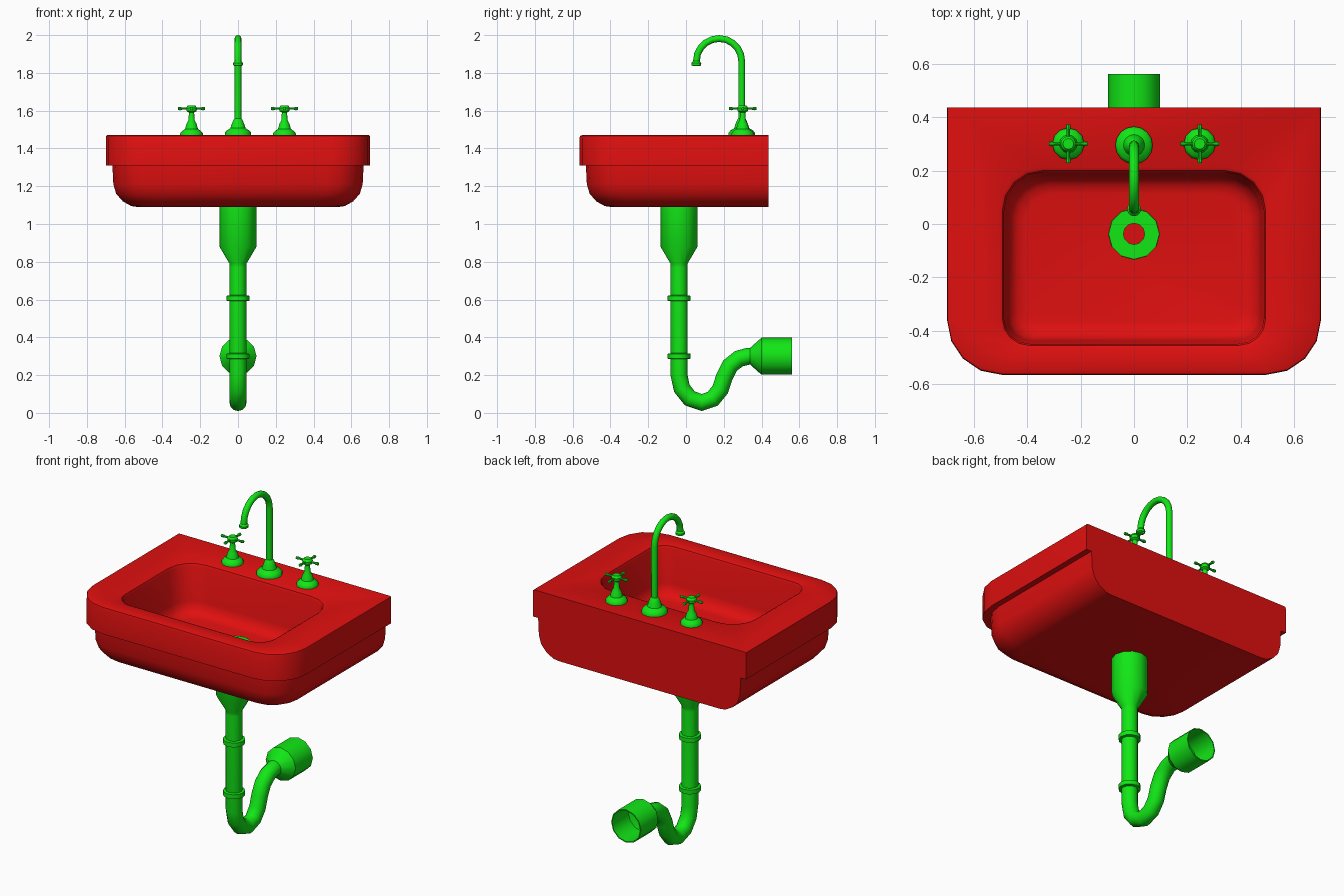
import bpy, bmesh, math
from mathutils import Vector, Matrix

if "Cube" in bpy.data.objects:
    bpy.data.objects.remove(bpy.data.objects["Cube"])


def material(name, color):
    m = bpy.data.materials.new(name)
    m.diffuse_color = color
    m.use_nodes = True
    m.node_tree.nodes["Principled BSDF"].inputs["Base Color"].default_value = m.diffuse_color
    return m


RED = material("red_glaze", (0.75, 0.005, 0.005, 1))
GREEN = material("green_metal", (0.006, 0.8, 0.008, 1))


def loft(name, rings, mat, cap_start=True, cap_end=True, angle=40):
    """Skin a list of equally long point rings into one smooth object."""
    bm = bmesh.new()
    loops = [[bm.verts.new(p) for p in ring] for ring in rings]
    n = len(loops[0])
    for a, b in zip(loops, loops[1:]):
        for i in range(n):
            j = (i + 1) % n
            bm.faces.new((a[i], a[j], b[j], b[i]))
    if cap_start:
        bm.faces.new(loops[0][::-1])
    if cap_end:
        bm.faces.new(loops[-1])
    bmesh.ops.remove_doubles(bm, verts=bm.verts, dist=0.0003)
    bmesh.ops.recalc_face_normals(bm, faces=bm.faces)
    mesh = bpy.data.meshes.new(name)
    bm.to_mesh(mesh)
    bm.free()
    ob = bpy.data.objects.new(name, mesh)
    bpy.context.collection.objects.link(ob)
    mesh.materials.append(mat)
    bpy.ops.object.select_all(action='DESELECT')
    bpy.context.view_layer.objects.active = ob
    ob.select_set(True)
    bpy.ops.object.shade_smooth_by_angle(angle=math.radians(angle))
    return ob


def lathe(name, profile, loc, sides=12, rot=Matrix(), **kw):
    """Revolve (radius, height) pairs about a local z axis."""
    rings = []
    for r, z in profile:
        rings.append([Vector(loc) + rot @ Vector((
            r * math.cos(2 * math.pi * i / sides),
            r * math.sin(2 * math.pi * i / sides), z)) for i in range(sides)])
    return loft(name, rings, GREEN, **kw)


def tube(name, path, radius, sides=12, x=0.0):
    """Round tube along a path of (y, z) points."""
    pts = [Vector((x, y, z)) for y, z in path]
    rings = []
    for k, p in enumerate(pts):
        t = (pts[min(k + 1, len(pts) - 1)] - pts[max(k - 1, 0)]).normalized()
        u = Vector((1, 0, 0))
        v = t.cross(u)
        rings.append([p + radius * (math.cos(a) * u + math.sin(a) * v)
                      for a in (2 * math.pi * i / sides for i in range(sides))])
    return loft(name, rings, GREEN)


def outline(hx, front, back, rf, rb, z, seg=4):
    """Rectangle with separate front and back corner radii."""
    corners = [(hx - rb, back - rb, rb, 0), (-hx + rb, back - rb, rb, 90),
               (-hx + rf, front + rf, rf, 180), (hx - rf, front + rf, rf, 270)]
    pts = []
    for cx, cy, r, start in corners:
        for s in range(seg + 1):
            a = math.radians(start + 90 * s / seg)
            pts.append((cx + r * math.cos(a), cy + r * math.sin(a), z))
    return pts


# Basin: rounded underside, overhanging rim, then down into the bowl
BACK = 0.437
rings = []
for inset, z in [(0.135, 1.09), (0.10, 1.095), (0.055, 1.12), (0.02, 1.16),
                 (0.005, 1.21), (0, 1.31)]:
    rings.append(outline(0.665 - inset, -0.53 + inset, BACK, 0.19 - inset * 0.6, 0, z))
for inset, z in [(0, 1.31), (0, 1.455), (0.004, 1.466), (0.014, 1.47)]:
    # keep the back edge flush with the wall
    rings.append(outline(0.70 - (inset if z < 1.46 else inset * 0.5),
                         -0.565 + inset, BACK, 0.205 - inset, 0, z))
for inset, z in [(-0.012, 1.47), (0, 1.464), (0.006, 1.45), (0.018, 1.25),
                 (0.03, 1.21), (0.055, 1.187), (0.085, 1.18)]:
    rings.append(outline(0.493 - inset, -0.455 + inset, 0.20 - inset,
                         0.10 - inset * 0.5, 0.15 - inset * 0.5, z))
loft("basin", rings, RED)

# Drain flange and tailpiece below the bowl
PY = -0.037
lathe("drain_tailpiece", [(0.04, 1.17), (0.04, 1.186), (0.095, 1.186), (0.098, 1.17),
                          (0.098, 0.88), (0.045, 0.79), (0.045, 0.77)], (0, PY, 0))

# Trap pipe
tube("trap_pipe", [(PY, 0.80), (PY, 0.20), (-0.022, 0.13), (0.02, 0.077), (0.083, 0.055),
                   (0.142, 0.075), (0.182, 0.125), (0.203, 0.19), (0.233, 0.25),
                   (0.28, 0.287), (0.33, 0.30), (0.38, 0.30)], 0.045)

# Pipe collars
for i, z in enumerate((0.607, 0.30)):
    lathe(f"pipe_collar_{i + 1}", [(0.044, -0.016), (0.06, -0.013), (0.06, 0.013),
                                   (0.044, 0.016)], (0, PY, z))

# Open wall socket facing the back
lathe("wall_socket", [(0.045, 0.34), (0.098, 0.40), (0.098, 0.562), (0.092, 0.562),
                      (0.092, 0.41), (0.0, 0.385)], (0, 0, 0.30),
      rot=Matrix.Rotation(math.radians(-90), 3, 'X'), cap_end=False)

# Faucet base and gooseneck spout
FY = 0.295
lathe("faucet_base", [(0.07, 1.465), (0.07, 1.483), (0.06, 1.495), (0.04, 1.507),
                      (0.033, 1.53), (0.022, 1.555), (0.017, 1.56)], (0, FY, 0), 16)
arc = [(FY - 0.12 + 0.12 * math.cos(a), 1.862 + 0.12 * math.sin(a))
       for a in (math.pi * i / 10 for i in range(11))]
tube("faucet_spout", [(FY, 1.5)] + arc + [(FY - 0.24, 1.845)], 0.018)
lathe("spout_tip", [(0.019, 1.836), (0.025, 1.84), (0.026, 1.852), (0.018, 1.862)],
      (0, FY - 0.24, 0))

# Cross handles on both sides
for side, sx in (("left", -1), ("right", 1)):
    x = 0.246 * sx
    lathe(f"{side}_handle_stem", [(0.06, 1.465), (0.06, 1.48), (0.05, 1.492), (0.034, 1.503),
                                  (0.027, 1.53), (0.016, 1.55), (0.014, 1.59), (0.027, 1.598),
                                  (0.029, 1.615), (0.02, 1.627)], (x, 0.30, 0))
    for k in range(4):
        rot = Matrix.Rotation(math.pi / 2 * k, 3, 'Z') @ Matrix.Rotation(math.pi / 2, 3, 'Y')
        lathe(f"{side}_handle_spoke_{k + 1}", [(0.006, 0.015), (0.006, 0.05), (0.009, 0.06),
                                               (0.008, 0.072)], (x, 0.30, 1.611), 8, rot)
